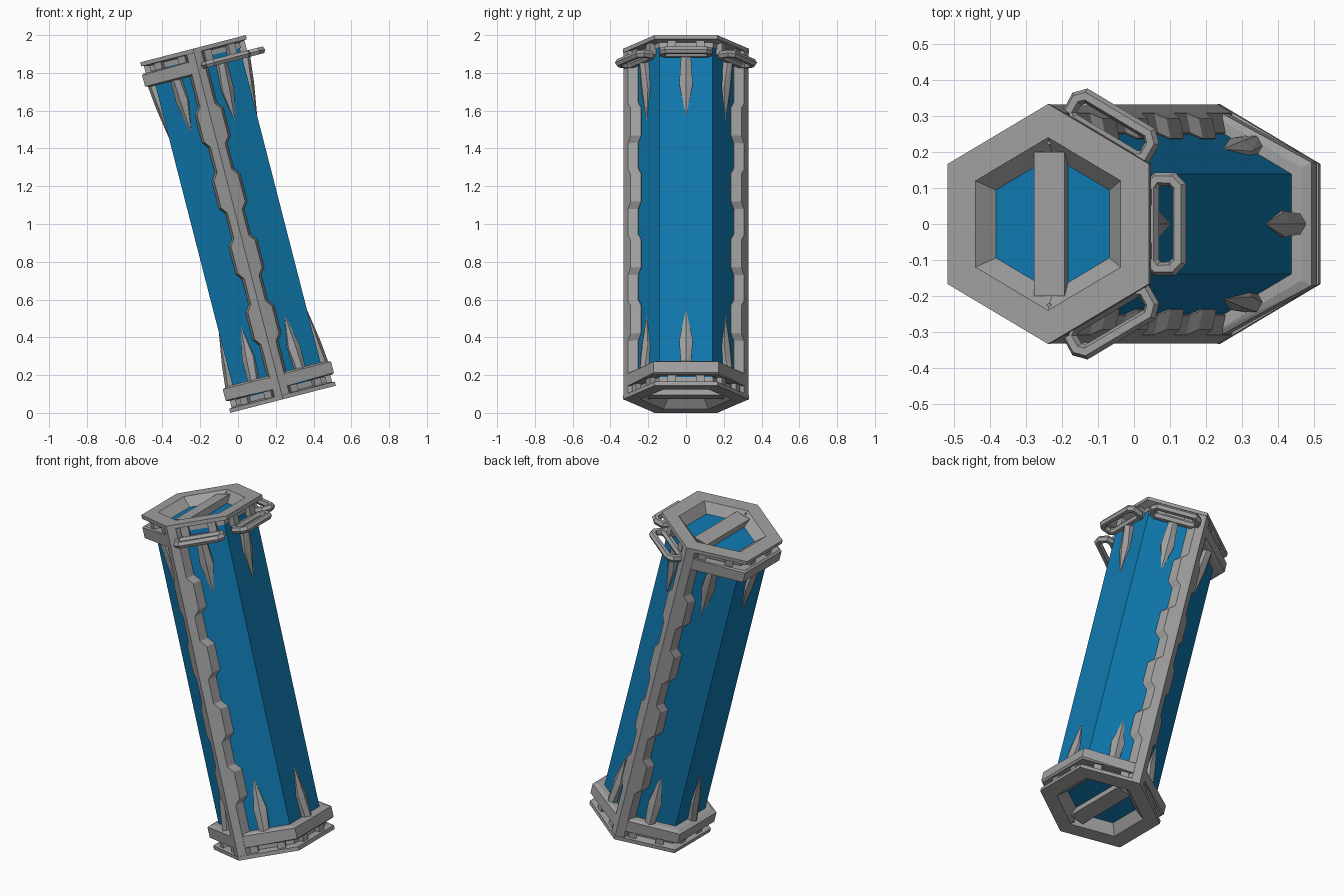
import bpy, bmesh
from math import sin, cos, radians, sqrt
from mathutils import Matrix, Vector

if "Cube" in bpy.data.objects:
    bpy.data.objects.remove(bpy.data.objects["Cube"])

TILT = Matrix.Translation((0, 0, 1)) @ Matrix.Rotation(radians(-14.4), 4, 'Y')
H = 0.958            # half length along the axis
SLOPE = 1 / sqrt(3)  # half side of a hexagon per unit of apothem


def material(name, rgb):
    m = bpy.data.materials.new(name)
    m.use_nodes = True
    color = (*rgb, 1)
    m.diffuse_color = color
    node = m.node_tree.nodes["Principled BSDF"]
    node.inputs["Base Color"].default_value = color
    node.inputs["Roughness"].default_value = 0.6
    return m


GREY = material("grey_metal", (0.35, 0.35, 0.35))
BLUE = material("blue_glass", (0.005, 0.19, 0.43))


def place(obj, mat):
    bpy.context.collection.objects.link(obj)
    obj.data.materials.append(mat)
    obj.matrix_world = TILT
    return obj


def finish(bm, name, mat):
    bmesh.ops.recalc_face_normals(bm, faces=bm.faces)
    mesh = bpy.data.meshes.new(name)
    bm.to_mesh(mesh)
    bm.free()
    return place(bpy.data.objects.new(name, mesh), mat)


def on_side(k, out, along, z):
    """Point beside hexagon side k: distance out, shift along the side, height."""
    a = radians(60 * k)
    return Vector((out * cos(a) - along * sin(a), out * sin(a) + along * cos(a), z))


def hull(bm, points):
    verts = [bm.verts.new(p) for p in points]
    res = bmesh.ops.convex_hull(bm, input=verts)
    spare = set(res["geom_interior"]) | set(res["geom_unused"])
    bmesh.ops.delete(bm, geom=[g for g in spare if isinstance(g, bmesh.types.BMVert)],
                     context='VERTS')


def loft(bm, loops, cap):
    rings = [[bm.verts.new(p) for p in loop] for loop in loops]
    for a, b in zip(rings, rings[1:]):
        for i in range(len(a)):
            j = (i + 1) % len(a)
            bm.faces.new((a[i], a[j], b[j], b[i]))
    if cap:
        bm.faces.new(rings[0])
        bm.faces.new(rings[-1])


def hexagon(r, z):
    return [(r * cos(radians(60 * i + 30)), r * sin(radians(60 * i + 30)), z) for i in range(6)]


# Blue six-sided body; its ends form the floors of the end recesses
bm = bmesh.new()
loft(bm, [hexagon(0.278, -H + 0.05), hexagon(0.278, H - 0.05)], True)
finish(bm, "body", BLUE)

for s, end in ((1, "top"), (-1, "bottom")):
    # End plate with a sloped hexagonal opening and a short neck
    bm = bmesh.new()
    profile = [(0.187, 0.051), (0.24, 0), (0.333, 0), (0.333, 0.022),
               (0.285, 0.03), (0.285, 0.058)]
    loft(bm, [hexagon(r, s * (H - d)) for r, d in profile], False)
    finish(bm, end + "_end_plate", GREY)

    # Bar across the opening
    bm = bmesh.new()
    hull(bm, [(x, y * (0.2 if d < 0.03 else 0.18), s * (H - d))
              for x in (-0.044, 0.044) for y in (-1, 1) for d in (0.012, 0.055)])
    finish(bm, end + "_cross_bar", GREY)

    # Collar segments; the top one leaves room for the handles
    bm = bmesh.new()
    for k in (range(6) if s < 0 else (2, 3, 4)):
        pts = []
        for out, d in ((0.24, 0.065), (0.285, 0.062), (0.296, 0.07), (0.296, 0.13),
                       (0.27, 0.14), (0.24, 0.14)):
            for side in (-1, 1):
                p = on_side(k, out, side * out * SLOPE, s * (H - d))
                p.y = max(-0.328, min(0.328, p.y))
                pts.append(p)
        hull(bm, pts)
    finish(bm, end + "_collar", GREY)

    # Small spacer blocks under the plate
    bm = bmesh.new()
    for k in range(6):
        for c in (-0.075, 0.075):
            hull(bm, [on_side(k, out, c + t, s * (H - d)) for out in (0.23, 0.275)
                      for t in (-0.022, 0.022) for d in (0.015, 0.085)])
    finish(bm, end + "_spacers", GREY)

    # Ridged spikes pointing along each side
    bm = bmesh.new()
    for k in range(6):
        pts = [on_side(k, 0.24, 0, s * 0.525)]
        for z, half, top in ((0.70, 0.036, 0.268), (0.85, 0.026, 0.284)):
            for side in (-1, 1):
                pts.append(on_side(k, 0.235, side * half, s * z))
                pts.append(on_side(k, top - 0.014, side * half, s * z))
            pts.append(on_side(k, top, 0, s * z))
        hull(bm, pts)
    finish(bm, end + "_spikes", GREY)

# Corner struts with a scalloped width, front and back
levels = [(-H + 0.01, 0.04), (-0.66, 0.04)]
for c in (-0.54, -0.18, 0.18, 0.54):
    levels += [(c - 0.11, 0.04), (c - 0.075, 0.066), (c + 0.075, 0.066), (c + 0.11, 0.04)]
levels += [(0.66, 0.04), (H - 0.01, 0.04)]
for s, name in ((-1, "front_strut"), (1, "back_strut")):
    bm = bmesh.new()
    loops = []
    for z, w in levels:
        edge = 0.331 - w * SLOPE
        half = [(w, edge), (w + 0.012, edge - 0.055)]
        shape = [(0, 0.331)] + half + [(0, 0.22)] + [(-x, y) for x, y in reversed(half)]
        loops.append([(x, s * y, z) for x, y in shape])
    loft(bm, loops, True)
    finish(bm, name, GREY)

# Loop handles on the three sides by the top plate
for k, name in ((-1, "front_handle"), (0, "left_handle"), (1, "back_handle")):
    curve = bpy.data.curves.new(name, 'CURVE')
    curve.dimensions = '3D'
    curve.bevel_depth = 0.021
    curve.bevel_resolution = 1
    half = [(0.272, 0.105), (0.287, 0.124), (0.33, 0.124), (0.35, 0.104)]
    path = half + [(n, -t) for n, t in reversed(half)]
    spline = curve.splines.new('POLY')
    spline.points.add(len(path) - 1)
    for point, (n, t) in zip(spline.points, path):
        point.co = (*on_side(k, n, t, H - 0.098), 1)
    spline.use_cyclic_u = True
    spline.use_smooth = False
    place(bpy.data.objects.new(name, curve), GREY)
